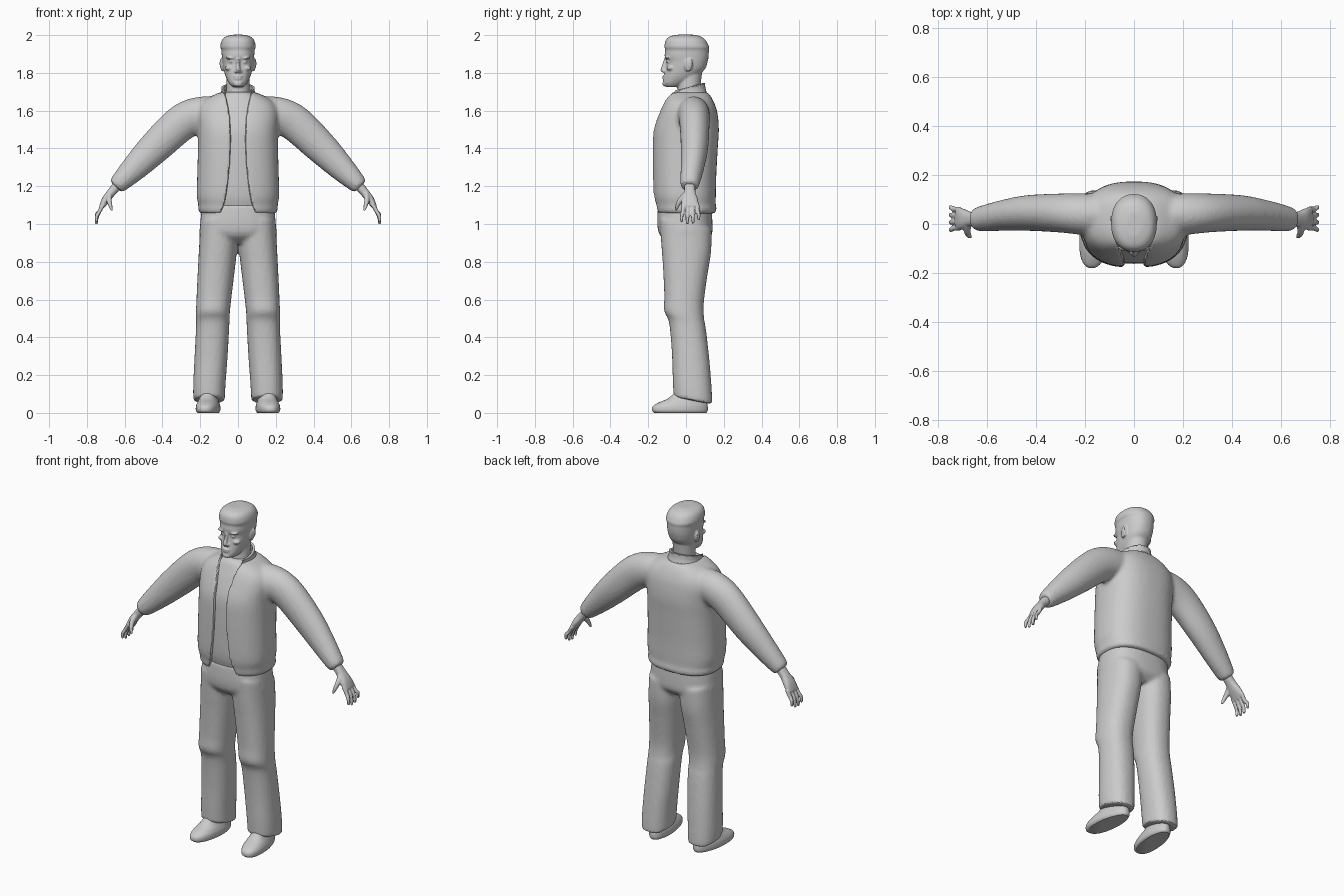
import bpy, bmesh, math
from mathutils import Vector

if "Cube" in bpy.data.objects:
    bpy.data.objects.remove(bpy.data.objects["Cube"])

grey = bpy.data.materials.new("plain grey")
grey.use_nodes = True
grey.diffuse_color = (0.6, 0.6, 0.6, 1)
grey.node_tree.nodes["Principled BSDF"].inputs["Base Color"].default_value = (0.6, 0.6, 0.6, 1)


def spline(rows, steps=5):
    """Catmull-Rom interpolation of ring rows."""
    rows = [Vector(r) for r in rows]
    out = []
    for i in range(len(rows) - 1):
        a, b, c, d = rows[max(i - 1, 0)], rows[i], rows[i + 1], rows[min(i + 2, len(rows) - 1)]
        for k in range(steps):
            t = k / steps
            out.append(0.5 * (2 * b + (c - a) * t + (2 * a - 5 * b + 4 * c - d) * t * t
                              + (3 * b - a - 3 * c + d) * t ** 3))
    return out + [rows[-1]]


def loft(bm, rows, side=1, power=2.0, level=False, tilt=0.0, caps=True, n=40):
    """Skin rings of (x, y, z, half width, half depth); level keeps them horizontal."""
    rows = spline(rows)
    rings = []
    for i, r in enumerate(rows):
        c = Vector(r[:3])
        d = Vector(rows[min(i + 1, len(rows) - 1)][:3]) - Vector(rows[max(i - 1, 0)][:3])
        d = Vector((0, 0, 1)) if level else d.normalized()
        v = (Vector((0, 1, 0)) - d * d.y).normalized()
        u = v.cross(d)
        ring = []
        for k in range(n):
            a = math.tau * k / n
            ca, sa = math.cos(a), math.sin(a)
            p = c + u * r[3] * math.copysign(abs(ca) ** (2 / power), ca)
            p += v * r[4] * math.copysign(abs(sa) ** (2 / power), sa)
            ring.append(bm.verts.new((side * p.x, p.y, p.z + tilt * (p.y - c.y))))
        rings.append(ring)
    for a, b in zip(rings, rings[1:]):
        for k in range(n):
            bm.faces.new((a[k], a[k - 1], b[k - 1], b[k]))
    if caps:
        bm.faces.new(rings[0])
        bm.faces.new(rings[-1])


def stack(rows, x=0):
    """Turn (z, front y, back y, half width) into level rings."""
    return [(x, (f + b) / 2, z, w, (b - f) / 2) for z, f, b, w in rows]


def ball(bm, centre, size):
    new = bmesh.ops.create_uvsphere(bm, u_segments=20, v_segments=12, radius=1)["verts"]
    bmesh.ops.scale(bm, vec=size, verts=new)
    bmesh.ops.translate(bm, vec=centre, verts=new)


def finish(bm, name, voxel=0, smooth=0, wall=0, cutter=None):
    """Make the object, blend its volumes into one skin, and shade it smooth."""
    bmesh.ops.recalc_face_normals(bm, faces=bm.faces[:])
    me = bpy.data.meshes.new(name)
    bm.to_mesh(me)
    bm.free()
    ob = bpy.data.objects.new(name, me)
    bpy.context.collection.objects.link(ob)
    me.materials.append(grey)
    if voxel:
        m = ob.modifiers.new("blend", 'REMESH')
        m.mode, m.voxel_size = 'VOXEL', voxel
    if smooth:
        m = ob.modifiers.new("soften", 'SMOOTH')
        m.factor, m.iterations = 0.5, smooth
    if wall:
        m = ob.modifiers.new("wall", 'SOLIDIFY')
        m.thickness = wall
    if cutter:
        m = ob.modifiers.new("opening", 'BOOLEAN')
        m.operation, m.object, m.solver = 'DIFFERENCE', cutter, 'EXACT'
    bpy.context.view_layer.update()
    ob.data = bpy.data.meshes.new_from_object(ob.evaluated_get(bpy.context.evaluated_depsgraph_get()))
    if not ob.data.materials:
        ob.data.materials.append(grey)
    bpy.ops.object.select_all(action='DESELECT')
    ob.select_set(True)
    bpy.context.view_layer.objects.active = ob
    bpy.ops.object.shade_smooth_by_angle(angle=math.radians(45))
    return ob


# Cutter for the open front of the jacket
bm = bmesh.new()
edge = [(0.095, 1.0), (0.09, 1.06), (0.068, 1.12), (0.055, 1.2), (0.043, 1.32), (0.037, 1.45),
        (0.042, 1.56), (0.055, 1.64), (0.075, 1.72), (0.085, 1.8)]
outline = edge + [(-x, z) for x, z in reversed(edge)]
face = bm.faces.new([bm.verts.new((x, -0.4, z)) for x, z in outline])
moved = bmesh.ops.extrude_face_region(bm, geom=[face])["geom"]
bmesh.ops.translate(bm, vec=(0, 0.36, 0), verts=[g for g in moved if isinstance(g, bmesh.types.BMVert)])
cutter = finish(bm, "opening_cutter")
cutter.hide_render = True

# Jacket body and sleeves
body = [(1.055, -0.155, 0.155, 0.203), (1.082, -0.163, 0.163, 0.212), (1.097, -0.163, 0.157, 0.209),
        (1.15, -0.174, 0.158, 0.218), (1.25, -0.178, 0.16, 0.216), (1.4, -0.178, 0.168, 0.212),
        (1.5, -0.172, 0.174, 0.212), (1.59, -0.142, 0.166, 0.215), (1.645, -0.118, 0.148, 0.19),
        (1.685, -0.098, 0.125, 0.125), (1.7, -0.085, 0.105, 0.08)]
sleeve = [(0.1, 0.035, 1.59, 0.08, 0.08), (0.2, 0.04, 1.58, 0.094, 0.085), (0.3, 0.045, 1.535, 0.097, 0.08),
          (0.435, 0.045, 1.41, 0.088, 0.073), (0.535, 0.035, 1.31, 0.073, 0.063),
          (0.62, 0.022, 1.225, 0.054, 0.053), (0.648, 0.02, 1.197, 0.044, 0.045)]
bm = bmesh.new()
loft(bm, stack(body), power=2.5, level=True, n=64)
for s in (1, -1):
    loft(bm, sleeve, s)
finish(bm, "jacket", voxel=0.009, smooth=5, cutter=cutter)

# Collar stands higher at the back
bm = bmesh.new()
loft(bm, stack([(1.67, -0.105, 0.11, 0.1), (1.695, -0.1, 0.103, 0.09), (1.722, -0.1, 0.1, 0.088)]),
     level=True, tilt=0.25, caps=False, n=64)
finish(bm, "collar", wall=0.013, cutter=cutter)
bpy.data.objects.remove(cutter)

# Shirt sits just inside the jacket
bm = bmesh.new()
inner = [(z, f + 0.016, b - 0.03, w - 0.03) for z, f, b, w in body[2:-1]]
loft(bm, stack(inner + [(1.7, -0.062, 0.09, 0.066)]), power=2.4, level=True, n=64)
finish(bm, "shirt")

# Trousers
hips = [(1.1, -0.148, 0.135, 0.19), (1.0, -0.152, 0.14, 0.2), (0.94, -0.138, 0.136, 0.198),
        (0.9, -0.09, 0.1, 0.12)]
leg = [(1.0, -0.14, 0.135, 0.0, 0.2), (0.88, -0.132, 0.133, 0.004, 0.206), (0.75, -0.122, 0.113, 0.018, 0.213),
       (0.6, -0.115, 0.094, 0.036, 0.22), (0.52, -0.116, 0.096, 0.044, 0.223), (0.46, -0.09, 0.106, 0.046, 0.222),
       (0.3, -0.075, 0.124, 0.055, 0.23), (0.15, -0.07, 0.136, 0.066, 0.237), (0.065, -0.066, 0.14, 0.07, 0.237)]
bm = bmesh.new()
loft(bm, stack(hips), power=2.5, level=True, n=64)
for s in (1, -1):
    loft(bm, [((i + o) / 2, (f + b) / 2, z, (o - i) / 2, (b - f) / 2) for z, f, b, i, o in leg],
         s, power=2.3, level=True, tilt=-0.2)
finish(bm, "trousers", voxel=0.009, smooth=4)

# Shoes with toes turned slightly outward
shoe = [(0.0, -0.168, 0.108, 0.054), (0.012, -0.18, 0.115, 0.062), (0.035, -0.176, 0.115, 0.062),
        (0.055, -0.145, 0.11, 0.056), (0.08, -0.09, 0.105, 0.048), (0.13, -0.04, 0.1, 0.042)]
for s, side in ((1, "left"), (-1, "right")):
    bm = bmesh.new()
    loft(bm, stack(shoe), power=2.3, level=True)
    for v in bm.verts:
        v.co.x = v.co.x * (1 - 1.2 * max(0, v.co.y)) + s * (0.155 - 0.1 * v.co.y)
    finish(bm, side + "_shoe")

# Hands: palm, four curled fingers and a thumb
for s, side in ((1, "left"), (-1, "right")):
    bm = bmesh.new()
    loft(bm, [(0.625, 0.02, 1.22, 0.026, 0.03), (0.668, 0.02, 1.17, 0.023, 0.03),
              (0.7, 0.02, 1.128, 0.021, 0.043), (0.724, 0.022, 1.088, 0.013, 0.046)], s, power=2.4)
    for i, drop in enumerate((0.012, 0.0, 0.004, 0.022)):
        y = -0.017 + 0.026 * i
        t = y + 0.004 * (i - 1.5)
        loft(bm, [(0.712, y, 1.105, 0.011, 0.011), (0.735, y, 1.065, 0.011, 0.011),
                  (0.748, t, 1.03 + drop, 0.01, 0.01), (0.749, t, 1.004 + drop, 0.008, 0.008),
                  (0.748, t, 0.997 + drop, 0.004, 0.004)], s, n=14)
    loft(bm, [(0.68, 0.0, 1.155, 0.016, 0.018), (0.682, -0.03, 1.125, 0.014, 0.015),
              (0.675, -0.047, 1.095, 0.011, 0.011), (0.668, -0.054, 1.07, 0.006, 0.006)], s, n=14)
    finish(bm, side + "_hand", voxel=0.004, smooth=2)

# Head: skull, neck, facial features and ears
skull = [(1.726, -0.105, -0.04, 0.03), (1.745, -0.12, 0.0, 0.047), (1.78, -0.116, 0.06, 0.065),
         (1.82, -0.108, 0.1, 0.077), (1.86, -0.104, 0.115, 0.083), (1.89, -0.113, 0.12, 0.086),
         (1.922, -0.11, 0.121, 0.088), (1.938, -0.114, 0.122, 0.094), (1.972, -0.108, 0.105, 0.086),
         (1.992, -0.088, 0.08, 0.066), (2.002, -0.05, 0.045, 0.03)]
bm = bmesh.new()
loft(bm, stack(skull), power=2.25, level=True, n=48)
loft(bm, stack([(1.64, -0.05, 0.085, 0.068), (1.71, -0.046, 0.076, 0.061), (1.8, -0.04, 0.085, 0.06)]), level=True)
loft(bm, [(0, -0.104, 1.878, 0.009, 0.012), (0, -0.116, 1.84, 0.01, 0.012),
          (0, -0.122, 1.815, 0.013, 0.014), (0, -0.116, 1.802, 0.014, 0.012)], level=True, n=20)
ball(bm, (0, -0.115, 1.782), (0.025, 0.011, 0.006))
ball(bm, (0, -0.115, 1.769), (0.022, 0.011, 0.006))
ball(bm, (0, -0.112, 1.742), (0.024, 0.014, 0.014))
for s in (1, -1):
    ball(bm, (s * 0.037, -0.097, 1.879), (0.03, 0.015, 0.007))
    ball(bm, (s * 0.034, -0.093, 1.858), (0.014, 0.012, 0.006))
    ball(bm, (s * 0.048, -0.082, 1.825), (0.022, 0.022, 0.013))
    ball(bm, (s * 0.014, -0.113, 1.808), (0.008, 0.01, 0.007))
    ball(bm, (s * 0.084, 0.012, 1.842), (0.009, 0.022, 0.036))
    ball(bm, (s * 0.091, 0.022, 1.85), (0.007, 0.014, 0.026))
finish(bm, "head", voxel=0.0045, smooth=3)
